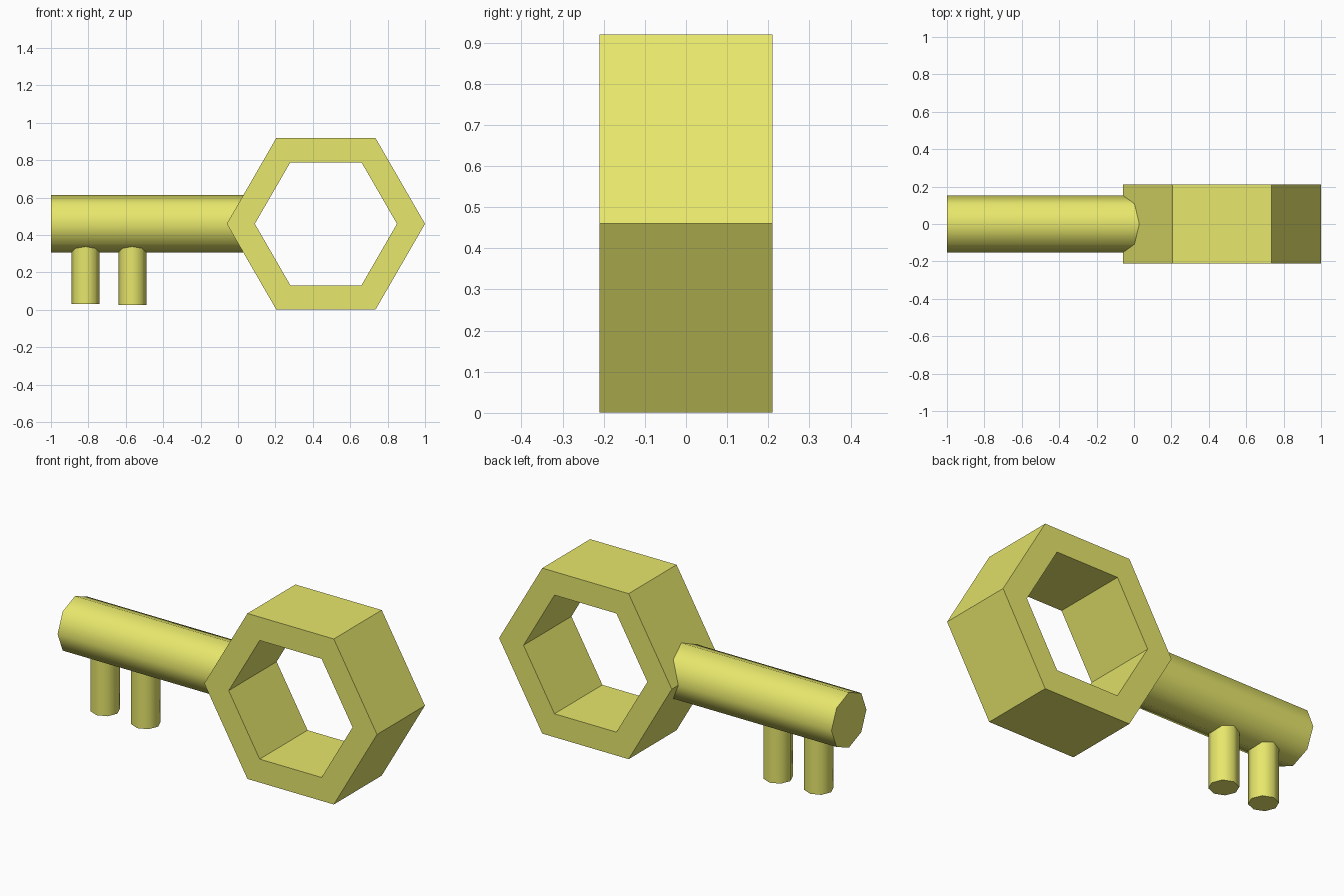
import bpy, bmesh
from math import cos, sin, pi, radians

if "Cube" in bpy.data.objects:
    bpy.data.objects.remove(bpy.data.objects["Cube"])

yellow = bpy.data.materials.new("yellow")
yellow.diffuse_color = (0.8, 0.8, 0.15, 1)
yellow.use_nodes = True
yellow.node_tree.nodes["Principled BSDF"].inputs["Base Color"].default_value = yellow.diffuse_color


def rod(name, center, radius, length, rotation=(0, 0, 0)):
    """Smooth-shaded eight-sided rod with flat caps."""
    bpy.ops.mesh.primitive_cylinder_add(vertices=8, radius=radius, depth=length,
                                        location=center, rotation=rotation)
    obj = bpy.context.object
    obj.name = name
    obj.data.materials.append(yellow)
    bpy.ops.object.shade_smooth_by_angle(angle=radians(60))
    return obj


def hex_ring(name, center, outer, inner, depth):
    """Flat-shaded hexagonal ring with its hole along y."""
    bm = bmesh.new()
    h = depth / 2
    # rectangular cross-section carried around the six corners
    section = [(outer, -h), (outer, h), (inner, h), (inner, -h)]
    loops = [[bm.verts.new((r * cos(i * pi / 3), y, r * sin(i * pi / 3)))
              for r, y in section] for i in range(6)]
    for i in range(6):
        a, b = loops[i], loops[(i + 1) % 6]
        for j in range(4):
            k = (j + 1) % 4
            bm.faces.new((a[j], a[k], b[k], b[j]))
    bmesh.ops.recalc_face_normals(bm, faces=bm.faces)
    mesh = bpy.data.meshes.new(name)
    bm.to_mesh(mesh)
    bm.free()
    mesh.materials.append(yellow)
    obj = bpy.data.objects.new(name, mesh)
    obj.location = center
    bpy.context.collection.objects.link(obj)
    return obj


# Handle
hex_ring("key_handle", (0.47, 0, 0.46), 0.53, 0.38, 0.42)

# Shaft, its inner end buried in the handle
rod("key_shaft", (-0.47, 0, 0.46), 0.153, 1.06, (0, pi / 2, 0))

# Teeth, their tops buried in the shaft
for name, x, bottom in (("outer_tooth", -0.815, 0.03), ("inner_tooth", -0.565, 0.025)):
    top = 0.40
    rod(name, (x, 0, (top + bottom) / 2), 0.075, top - bottom)
